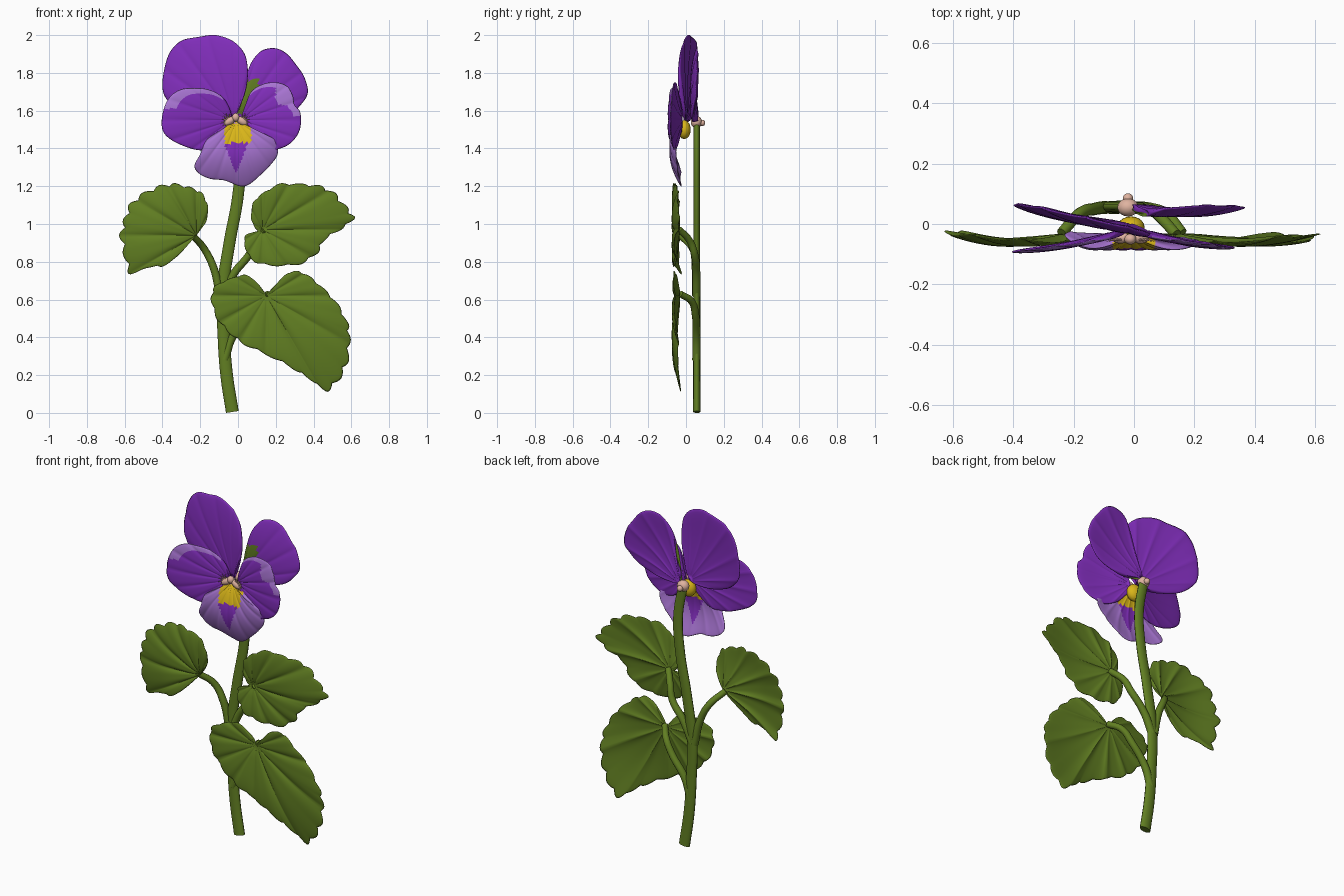
import bpy, bmesh, math
from mathutils import Vector

cube = bpy.data.objects.get("Cube")
if cube:
    bpy.data.objects.remove(cube)


def material(name, rgb):
    m = bpy.data.materials.new(name)
    m.use_nodes = True
    m.diffuse_color = (*rgb, 1)
    m.node_tree.nodes["Principled BSDF"].inputs["Base Color"].default_value = (*rgb, 1)
    return m


purple = material("petal purple", (0.22, 0.027, 0.5))
lavender = material("petal lavender", (0.4, 0.18, 0.66))
yellow = material("throat yellow", (0.7, 0.47, 0.01))
pink = material("pale pink", (0.74, 0.45, 0.35))
green = material("leaf green", (0.12, 0.21, 0.016))


def smooth_loop(pts, steps=8):
    """Closed Catmull-Rom outline through points given in hundredths."""
    p = [Vector(q) / 100 for q in pts]
    n, out = len(p), []
    for i in range(n):
        a, b, c, d = (p[(i + k) % n] for k in (-1, 0, 1, 2))
        for s in range(steps):
            t = s / steps
            out.append((2 * b + (c - a) * t + (2 * a - 5 * b + 4 * c - d) * t ** 2
                        + (3 * b - a - 3 * c + d) * t ** 3) / 2)
    return out


def blade(name, base, pts, depth, mats, rule=None, thick=0.01, teeth=0.0,
          veins=10, groove=0.004, rings=16):
    """Closed lens-like sheet fanned out from its base; depth(x, z, q) gives y."""
    base = Vector(base) / 100
    rim = [q - base for q in smooth_loop(pts)]
    reach = max(q.length for q in rim)
    if teeth:
        for i, q in enumerate(rim):
            scallop = abs(math.sin(math.pi * (i / 8 + 0.5))) - 0.6
            rim[i] = q * (1 + teeth * scallop / reach)
    bm = bmesh.new()

    def ring(k, side):
        t = 1 - (1 - k / rings) ** 1.5
        row = []
        for q in rim:
            v = q * t
            r, a = v.length, math.atan2(q.y, q.x)
            x, z = base + v
            y = depth(x, z, r / reach)
            y += groove * min(1, 3 * r / reach) * (1 - abs(math.sin(veins * a))) ** 2
            half = thick * math.sqrt(max(0, 1 - t ** 4)) * min(1, 0.2 + r / 0.06)
            row.append(bm.verts.new((x, y + side * half, z)))
        return row

    def pole(side):
        return bm.verts.new((base.x, depth(base.x, base.y, 0) + side * thick * 0.2, base.y))

    rows = [ring(k, -1) for k in range(1, rings + 1)]
    rows += [ring(k, 1) for k in range(rings - 1, 0, -1)]
    front, back = pole(-1), pole(1)
    n = len(rim)
    for j in range(n):
        h = (j + 1) % n
        bm.faces.new((front, rows[0][h], rows[0][j]))
        bm.faces.new((back, rows[-1][j], rows[-1][h]))
        for k in range(len(rows) - 1):
            f = bm.faces.new((rows[k][j], rows[k][h], rows[k + 1][h], rows[k + 1][j]))
            if rule:
                c = f.calc_center_median()
                t = 1 - (1 - min(k + 1.5, rings) / rings) ** 1.5
                f.material_index = rule(c.x, c.z, t, k < rings - 1)
    bmesh.ops.recalc_face_normals(bm, faces=bm.faces)
    me = bpy.data.meshes.new(name)
    bm.to_mesh(me)
    bm.free()
    me.shade_smooth()
    for m in mats:
        me.materials.append(m)
    ob = bpy.data.objects.new(name, me)
    bpy.context.collection.objects.link(ob)


def stalk(name, pts, radius, flat=1.0, taper=1.0):
    cu = bpy.data.curves.new(name, "CURVE")
    cu.dimensions = "3D"
    cu.bevel_depth, cu.bevel_resolution = radius, 4
    cu.use_fill_caps = True
    sp = cu.splines.new("BEZIER")
    sp.bezier_points.add(len(pts) - 1)
    for i, (b, p) in enumerate(zip(sp.bezier_points, pts)):
        b.co = (p[0], p[1] / flat, p[2])
        b.handle_left_type = b.handle_right_type = "AUTO"
        b.radius = 1 + (taper - 1) * i / (len(pts) - 1)
    cu.materials.append(green)
    ob = bpy.data.objects.new(name, cu)
    ob.scale.y = flat
    bpy.context.collection.objects.link(ob)


def bead(name, loc, size, mat, tilt=0):
    bpy.ops.mesh.primitive_uv_sphere_add(segments=20, ring_count=12, location=loc)
    ob = bpy.context.object
    ob.name, ob.scale, ob.rotation_euler = name, size, (0, tilt, 0)
    ob.data.materials.append(mat)
    bpy.ops.object.shade_smooth()


# Back petals
blade("back_petal_right", (-2, 155),
      [(-2, 158), (3, 167), (5, 176), (5, 184), (3, 191), (-3, 197), (-12, 200), (-21, 199),
       (-30, 197), (-36, 191), (-39, 182), (-40, 172), (-37, 165), (-28, 158), (-12, 154)],
      lambda x, z, q: -0.01 - 0.2 * x - 0.015 * math.sin(math.pi * q), [purple], thick=0.014)
blade("back_petal_left", (-1, 155),
      [(0, 158), (4, 170), (5, 180), (8, 187), (13, 192), (20, 193), (26, 190), (31, 184),
       (35, 178), (37, 170), (34, 164), (27, 158), (12, 154)],
      lambda x, z, q: 0.06 - 0.025 * math.sin(math.pi * q), [purple, green],
      lambda x, z, t, front: int(front and x < 0.11 and z < 1.76 and t < 0.97), thick=0.013)

# Side petals with a pale upper rim
side_depth = lambda x, z, q: -0.018 - 0.19 * abs(x) - 0.012 * math.sin(math.pi * q)
blade("side_petal_right", (-3, 155),
      [(-4, 160), (-8, 167), (-15, 171), (-23, 172), (-31, 171), (-37, 166), (-40, 158),
       (-40, 150), (-36, 145), (-28, 141), (-20, 139), (-12, 140), (-6, 146), (-3, 152)],
      side_depth, [purple, lavender],
      lambda x, z, t, front: int(front and t > 0.84 and z > 1.61 and x < -0.08))
blade("side_petal_left", (1, 155),
      [(4, 163), (7, 170), (13, 174), (20, 175), (26, 173), (29, 168), (30, 163), (33, 159),
       (33, 151), (30, 145), (25, 141), (17, 139), (9, 142), (4, 147), (1, 152)],
      side_depth, [purple, lavender],
      lambda x, z, t, front: int(front and z > 1.57 and x > 0.06
                                 and t > (0.72 if x > 0.2 and z > 1.63 else 0.86)))


# Lower petal: yellow throat, purple arrow, lavender field
def lip_colour(x, z, t, front):
    if z > 1.43 and abs(x) < 0.07:
        return 2
    return int(abs(x + 0.01) < 0.4 * (z - 1.27) and z < 1.43)


blade("lower_petal", (-1, 155),
      [(-5, 151), (-12, 148), (-17, 144), (-20, 137), (-23, 131), (-21, 127), (-15, 124),
       (-7, 123), (1, 120), (6, 121), (12, 126), (17, 131), (21, 137), (20, 144), (13, 148), (5, 150)],
      lambda x, z, q: -0.025 - 0.05 * math.sin(math.pi * q), [lavender, purple, yellow],
      lip_colour, thick=0.013, rings=24)

# Flower centre and calyx
bead("throat", (-0.01, -0.01, 1.5), (0.045, 0.035, 0.05), yellow)
bead("calyx", (-0.02, 0.055, 1.54), (0.035, 0.03, 0.032), pink)
bead("spur", (-0.02, 0.085, 1.535), (0.017, 0.017, 0.017), pink)
bead("stigma", (-0.012, -0.05, 1.565), (0.02, 0.018, 0.022), pink)
for side, word in ((-1, "right"), (1, "left")):
    x = -0.012 + side * 0.033
    bead("beard_" + word, (x, -0.045, 1.545), (0.034, 0.02, 0.02), pink, side * 0.6)
    for i in range(7):
        a = math.radians(-60 + 25 * i)
        way = Vector((side * math.cos(a), -0.2, math.sin(a)))
        bpy.ops.mesh.primitive_cone_add(vertices=6, radius1=0.006, depth=0.035,
                                        location=Vector((x, -0.048, 1.545)) + way * 0.03,
                                        rotation=way.to_track_quat("Z", "Y").to_euler())
        bpy.context.object.name = "beard_hair_" + word
        bpy.context.object.data.materials.append(pink)

# Stem and leaf stalks
stalk("stem", [(-0.03, 0.057, 0.005), (-0.06, 0.057, 0.2), (-0.075, 0.057, 0.4), (-0.08, 0.057, 0.65),
               (-0.045, 0.057, 0.9), (0, 0.057, 1.15), (0.012, 0.057, 1.35), (-0.02, 0.057, 1.54)],
      0.034, 0.58, 0.85)
stalk("leaf_stalk_right", [(-0.095, 0.055, 0.62), (-0.13, 0.05, 0.77), (-0.18, 0.035, 0.87),
                           (-0.24, -0.03, 0.94)], 0.022, taper=0.8)
stalk("leaf_stalk_left", [(-0.08, 0.055, 0.62), (-0.02, 0.055, 0.74), (0.06, 0.045, 0.84),
                          (0.09, 0.02, 0.91), (0.14, -0.035, 0.97)], 0.022, taper=0.8)
stalk("leaf_stalk_lower", [(-0.07, 0.055, 0.28), (-0.03, 0.055, 0.4), (0.06, 0.05, 0.52),
                           (0.11, 0.03, 0.59), (0.16, -0.03, 0.63)], 0.022, taper=0.8)

# Leaves
leaf_depth = lambda x, z, q: -0.035 - 0.032 * math.sin(math.pi * min(q, 1))
leaf = dict(depth=leaf_depth, mats=[green], teeth=0.025, veins=6, groove=0.012, thick=0.009)
blade("leaf_right", (-22, 94),
      [(-22, 95), (-17, 101), (-16, 109), (-19, 116), (-25, 119), (-33, 121), (-41, 120),
       (-50, 116), (-57, 110), (-60, 102), (-62, 94), (-60, 84), (-57, 74), (-48, 77),
       (-39, 78), (-31, 84), (-24, 92)], **leaf)
blade("leaf_left", (13, 97),
      [(10, 96), (4, 94), (4, 87), (9, 80), (20, 78), (33, 79), (42, 85), (46, 92), (54, 97),
       (61, 103), (57, 109), (51, 116), (43, 120), (33, 121), (22, 121), (13, 116), (8, 111),
       (7, 103), (9, 98)], **leaf)
blade("leaf_lower", (15, 62),
      [(15, 63), (20, 68), (25, 73), (31, 75), (38, 72), (46, 65), (53, 57), (58, 47), (59, 39),
       (58, 28), (54, 19), (47, 12), (38, 18), (30, 23), (17, 30), (4, 36), (-4, 42), (-11, 50),
       (-14, 60), (-12, 67), (-4, 71), (4, 73), (10, 69), (14, 64)], **leaf)
